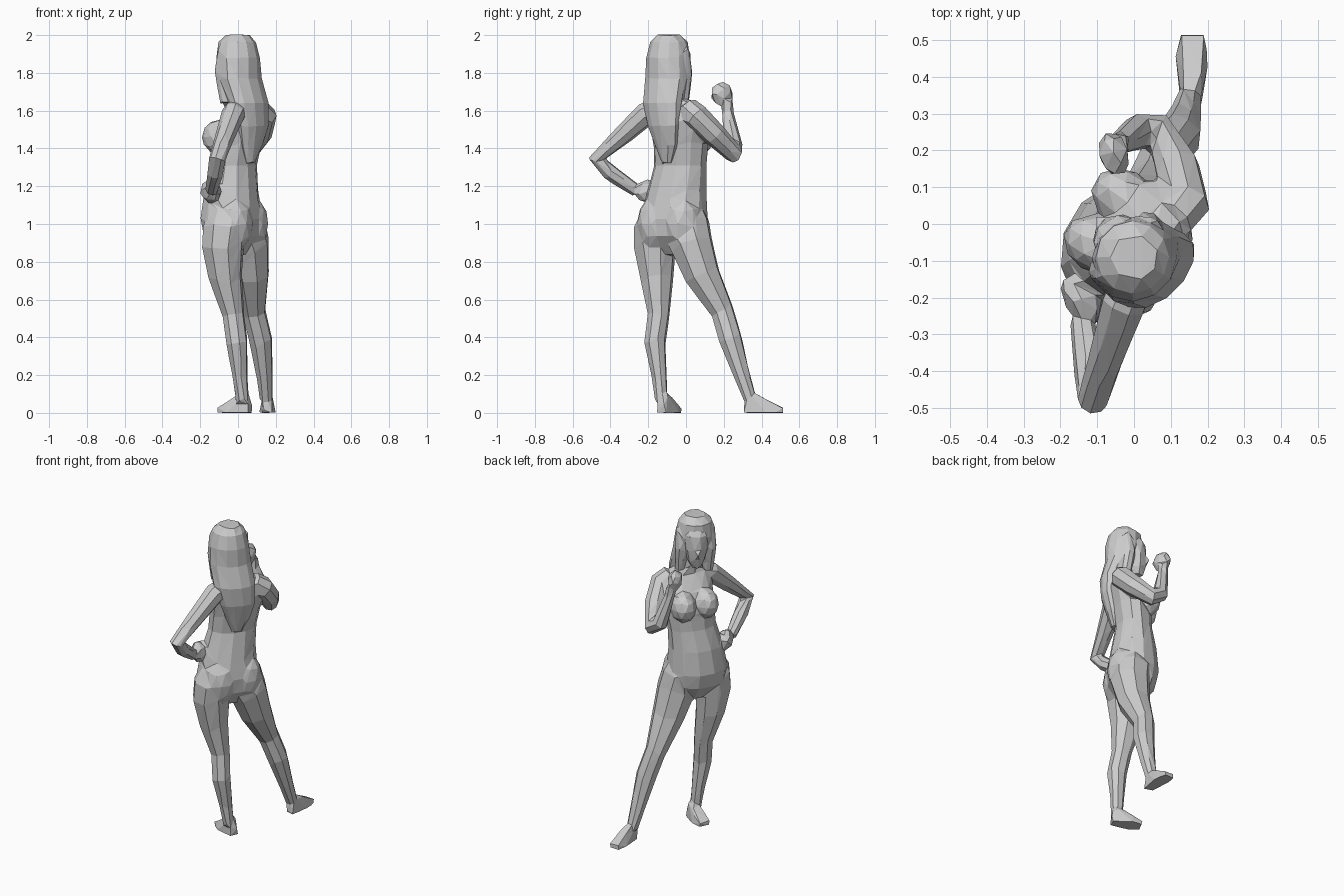
import bpy, bmesh, math
from mathutils import Vector, Matrix

RIGHT = Vector((0.51, 0.86, 0))      # body's own right
FRONT = Vector((-0.86, 0.51, 0))     # direction the chest faces
HEAD_RIGHT = Vector((0.7, 0.7, 0))   # head is turned a little from the chest


def skin_rings(bm, rings):
    vs = [[bm.verts.new(p) for p in r] for r in rings]
    n = len(vs[0])
    faces = [bm.faces.new(vs[0]), bm.faces.new(vs[-1])]
    for a, b in zip(vs, vs[1:]):
        for i in range(n):
            j = (i + 1) % n
            faces.append(bm.faces.new((a[i], a[j], b[j], b[i])))
    bmesh.ops.recalc_face_normals(bm, faces=faces)


def loft(bm, sections, right, n=12):
    """Stack of level ovals: (x, y, z, half width, half depth)."""
    right = right.normalized()
    front = Vector((-right.y, right.x, 0))
    rings = []
    for x, y, z, w, d in sections:
        c = Vector((x, y, z))
        rings.append([c + right * (w * 1.03 * math.cos(t)) + front * (d * 1.03 * math.sin(t))
                      for t in (2 * math.pi * (i + 0.5) / n for i in range(n))])
    skin_rings(bm, rings)


def limb(bm, path, n=8):
    """Tapered tube through (x, y, z, radius), keeping its rings untwisted."""
    pts = [Vector(p[:3]) for p in path]
    rings, side = [], RIGHT.copy()
    for i, p in enumerate(pts):
        tan = Vector((0, 0, 0))
        if i:
            tan += (p - pts[i - 1]).normalized()
        if i < len(pts) - 1:
            tan += (pts[i + 1] - p).normalized()
        tan.normalize()
        side = (side - tan * side.dot(tan)).normalized()
        up = tan.cross(side)
        r = path[i][3] * 1.07
        rings.append([p + side * r * math.cos(t) + up * r * math.sin(t)
                      for t in (2 * math.pi * k / n for k in range(n))])
    skin_rings(bm, rings)


def lump(bm, centre, size, direction=FRONT):
    """Ellipsoid whose first axis points along direction."""
    rot = Vector(direction).to_track_quat('X', 'Z').to_matrix().to_4x4()
    m = Matrix.Translation(centre) @ rot @ Matrix.Diagonal((*size, 1))
    bmesh.ops.create_icosphere(bm, subdivisions=2, radius=1, matrix=m)


def foot(bm, heel, direction, length, toe):
    d = Vector(direction).normalized()
    s = Vector((-d.y, d.x, 0))
    vs = []
    for along, half, z in ((-0.02, 0.028, 0), (0.7, toe, 0), (1.04, toe * 0.7, 0), (1.04, toe * 0.7, 0.025),
                           (0.7, toe * 0.8, 0.042), (-0.02, 0.02, 0.035), (0.1, 0.022, 0.1), (0.32, 0.022, 0.1)):
        for k in (-1, 1):
            vs.append(bm.verts.new(Vector(heel) + d * along * length + s * half * k + Vector((0, 0, z))))
    bmesh.ops.convex_hull(bm, input=vs)


def fuse(name, bm, ratio):
    """Melt the overlapping parts into one skin, then cut it down to low-poly facets."""
    me = bpy.data.meshes.new(name)
    bm.to_mesh(me)
    bm.free()
    ob = bpy.data.objects.new(name, me)
    bpy.context.collection.objects.link(ob)
    weld = ob.modifiers.new("weld", 'REMESH')
    weld.mode = 'VOXEL'
    weld.voxel_size = 0.009
    soften = ob.modifiers.new("soften", 'SMOOTH')
    soften.factor, soften.iterations = 0.5, 6
    facets = ob.modifiers.new("facets", 'DECIMATE')
    facets.ratio = ratio
    return ob


body = bmesh.new()

# Torso and neck
loft(body, [(-0.02, -0.05, 0.84, 0.07, 0.06),
            (-0.03, -0.06, 0.94, 0.175, 0.14),
            (-0.037, -0.06, 1.03, 0.18, 0.152),
            (-0.035, -0.047, 1.18, 0.16, 0.132),
            (-0.02, -0.03, 1.31, 0.145, 0.106),
            (-0.003, -0.027, 1.42, 0.152, 0.112),
            (0.032, -0.035, 1.54, 0.168, 0.105),
            (0.05, -0.055, 1.63, 0.155, 0.06),
            (0.03, -0.07, 1.67, 0.06, 0.05),
            (0.0, -0.07, 1.78, 0.045, 0.045)], RIGHT)
for k in (-1, 1):
    # Breasts and buttocks
    lump(body, Vector((0, -0.03, 1.46)) + FRONT * 0.075 + RIGHT * 0.074 * k, (0.095, 0.077, 0.095))
    lump(body, Vector((-0.03, -0.06, 1.0)) - FRONT * 0.055 + RIGHT * 0.08 * k, (0.105, 0.105, 0.15))

# Head and nose
loft(body, [(-0.055, -0.03, 1.69, 0.028, 0.028),
            (-0.045, -0.04, 1.735, 0.052, 0.057),
            (-0.04, -0.045, 1.81, 0.07, 0.07),
            (-0.035, -0.05, 1.90, 0.073, 0.073),
            (-0.02, -0.07, 1.96, 0.055, 0.055)], HEAD_RIGHT)
lump(body, (-0.086, 0.001, 1.795), (0.024, 0.018, 0.034), (-1, 1, 0))

# Right arm with raised fist
limb(body, [(0.10, 0.01, 1.61, 0.06), (0.14, 0.055, 1.57, 0.064), (0.118, 0.15, 1.475, 0.06),
            (0.065, 0.25, 1.375, 0.05), (0.01, 0.25, 1.415, 0.047), (-0.04, 0.22, 1.60, 0.029),
            (-0.045, 0.215, 1.65, 0.032)])
lump(body, (-0.055, 0.19, 1.69), (0.062, 0.042, 0.063), (0.2, -1, 0.3))

# Left arm with hand on hip
limb(body, [(0.0, -0.15, 1.61, 0.055), (-0.025, -0.21, 1.585, 0.06), (-0.065, -0.33, 1.475, 0.05),
            (-0.11, -0.473, 1.345, 0.043), (-0.12, -0.40, 1.27, 0.042), (-0.14, -0.26, 1.175, 0.032)])
lump(body, (-0.145, -0.205, 1.175), (0.075, 0.045, 0.062), (-0.4, 0.6, 0.1))

# Legs
limb(body, [(-0.055, -0.13, 1.08, 0.085), (-0.065, -0.155, 0.97, 0.118), (-0.08, -0.165, 0.87, 0.106),
            (-0.067, -0.155, 0.72, 0.086), (-0.025, -0.145, 0.52, 0.056), (-0.005, -0.165, 0.37, 0.055),
            (0.012, -0.14, 0.18, 0.038), (0.025, -0.13, 0.06, 0.033)])
limb(body, [(0.0, -0.01, 1.10, 0.085), (0.025, 0.005, 1.0, 0.115), (0.05, 0.025, 0.90, 0.112),
            (0.07, 0.085, 0.73, 0.093), (0.085, 0.195, 0.53, 0.06), (0.12, 0.235, 0.39, 0.06),
            (0.14, 0.295, 0.2, 0.043), (0.15, 0.34, 0.07, 0.034)])

# Feet
foot(body, (0.065, -0.13, 0), (-0.9, 0.42, 0), 0.175, 0.05)
foot(body, (0.155, 0.31, 0), (0.02, 1, 0), 0.2, 0.046)
fuse("body", body, 0.013)

# Long hair with a lock on each side of the face
hair = bmesh.new()
loft(hair, [(0.0, -0.09, 2.003, 0.06, 0.06),
            (-0.005, -0.09, 1.965, 0.097, 0.097),
            (0.0, -0.095, 1.88, 0.116, 0.11),
            (0.015, -0.105, 1.77, 0.125, 0.092),
            (0.06, -0.125, 1.64, 0.125, 0.075),
            (0.08, -0.12, 1.52, 0.105, 0.055),
            (0.072, -0.105, 1.42, 0.075, 0.042),
            (0.06, -0.10, 1.32, 0.03, 0.025)], HEAD_RIGHT)
for k in (-1, 1):
    b = Vector((-0.015, -0.075, 0)) + HEAD_RIGHT.normalized() * 0.085 * k
    limb(hair, [(b.x, b.y, 1.93, 0.03), (b.x - 0.01, b.y + 0.01, 1.80, 0.038),
                (b.x + 0.01, b.y, 1.64, 0.03)])
fuse("hair", hair, 0.014)
